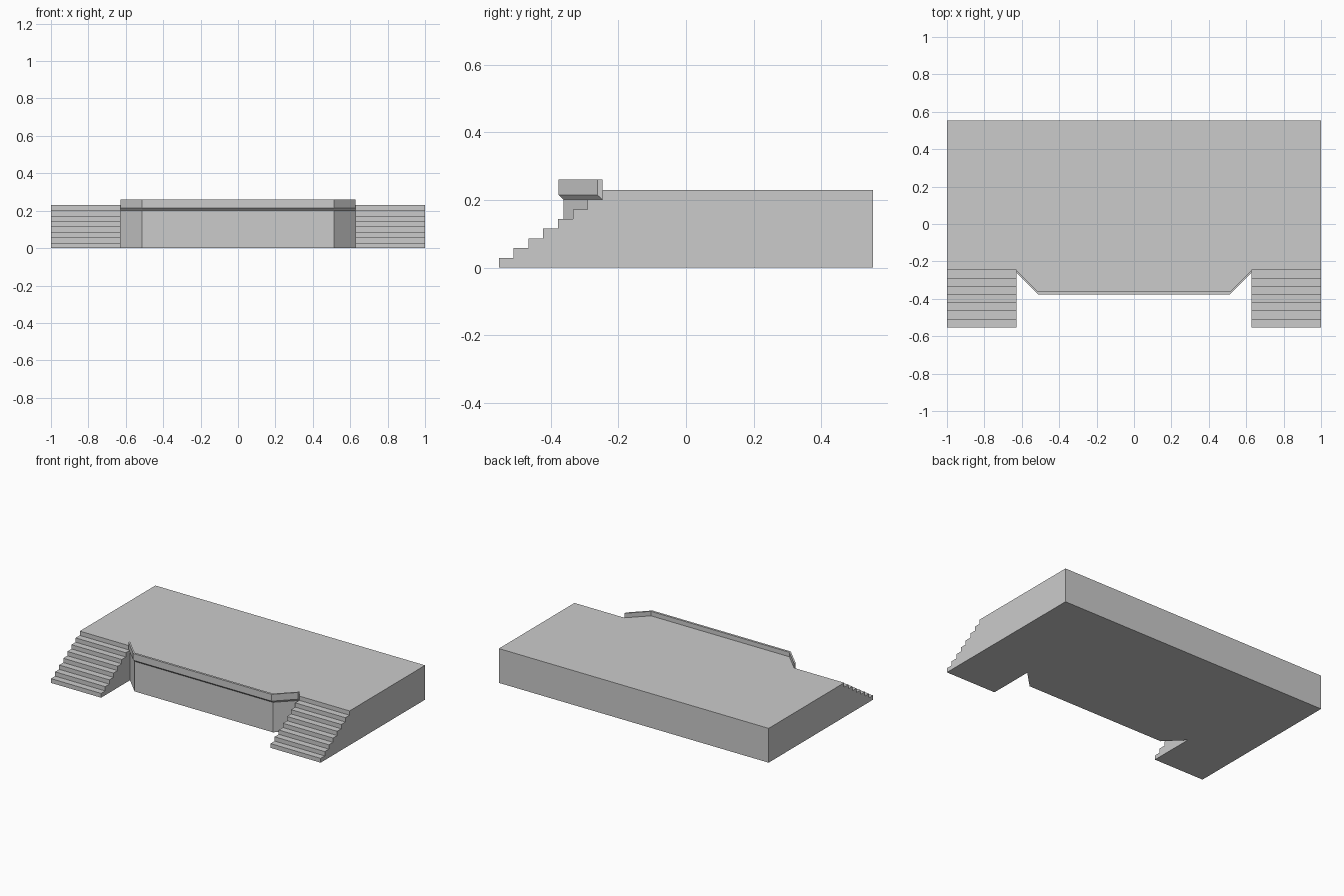
import bpy, bmesh

if "Cube" in bpy.data.objects:
    bpy.data.objects.remove(bpy.data.objects["Cube"])

BACK, STAIR_TOP, WALL, FRONT = 0.553, -0.247, -0.362, -0.553
INNER, CORNER, HEIGHT, STEPS = 0.628, 0.513, 0.23, 8


def sweep(name, rings, hidden=()):
    """Closed solid through matching rings; drops side strips that lie inside other parts."""
    bm = bmesh.new()
    vs = [[bm.verts.new(p) for p in ring] for ring in rings]
    n = len(vs[0])
    drop = []
    for a, b in zip(vs, vs[1:]):
        for i in range(n):
            j = (i + 1) % n
            f = bm.faces.new((a[i], a[j], b[j], b[i]))
            if i in hidden:
                drop.append(f)
    bm.faces.new(vs[0])
    bm.faces.new(vs[-1])
    bmesh.ops.recalc_face_normals(bm, faces=bm.faces[:])
    bmesh.ops.delete(bm, geom=drop, context='FACES')
    mesh = bpy.data.meshes.new(name)
    bm.to_mesh(mesh)
    bm.free()
    obj = bpy.data.objects.new(name, mesh)
    bpy.context.collection.objects.link(obj)
    return obj


# Platform with a bay at the front; the faces behind the stairs are left out
outline = [(-1, BACK), (-1, STAIR_TOP), (-INNER, STAIR_TOP), (-CORNER, WALL),
           (CORNER, WALL), (INNER, STAIR_TOP), (1, STAIR_TOP), (1, BACK)]
sweep("platform", [[(x, y, z) for x, y in outline] for z in (0, HEIGHT)], hidden=(1, 5))

# Stairs on both sides; the last riser meets the platform
rise, tread = HEIGHT / STEPS, (STAIR_TOP - FRONT) / (STEPS - 1)
profile = [(FRONT, 0)]
for i in range(STEPS - 1):
    profile += [(FRONT + i * tread, (i + 1) * rise), (FRONT + (i + 1) * tread, (i + 1) * rise)]
# Top riser of each flight is its own thin strip on the platform front
profile.append((STAIR_TOP, 0))
for side, s in (("left", -1), ("right", 1)):
    sweep(side + "_stairs", [[(s * x, y, z) for y, z in profile] for x in (INNER, 1)],
          hidden=(len(profile) - 2,))
    mesh = bpy.data.meshes.new(side + "_top_riser")
    xs = sorted((s * INNER, s))
    z0 = HEIGHT - rise
    mesh.from_pydata([(xs[0], STAIR_TOP, z0), (xs[1], STAIR_TOP, z0),
                      (xs[1], STAIR_TOP, HEIGHT), (xs[0], STAIR_TOP, HEIGHT)], [], [(0, 1, 2, 3)])
    bpy.context.collection.objects.link(bpy.data.objects.new(side + "_top_riser", mesh))

# Raised rim around the bay, with a sloped underside
section = [(0, 0.201), (-0.015, 0.215), (-0.015, 0.26), (0, 0.26), (0, HEIGHT)]
sweep("front_rim", [[(x, y + dy, z) for dy, z in section] for x, y in outline[2:6]], hidden=(4,))
